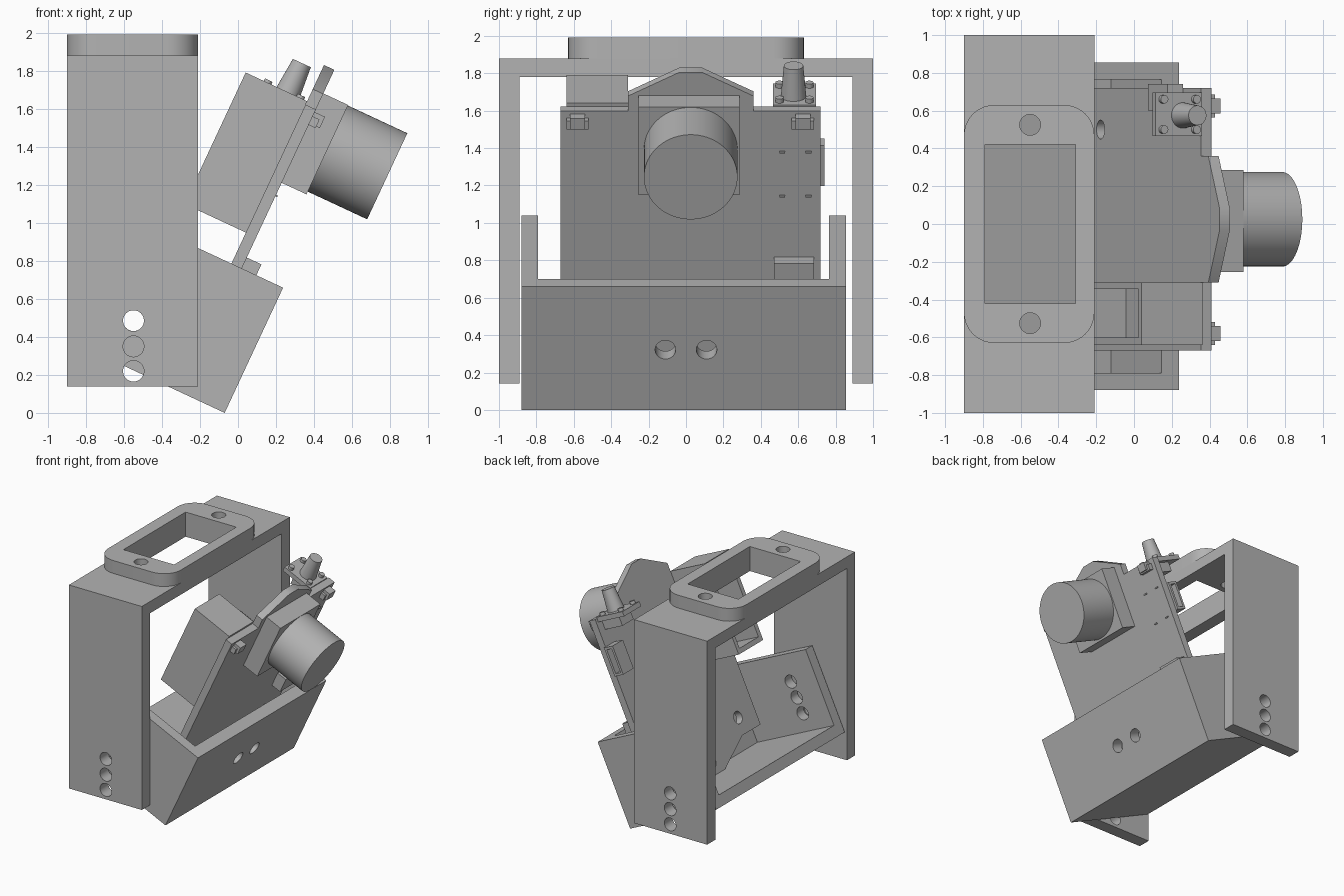
import bpy, bmesh, math
from mathutils import Matrix, Vector

old = bpy.data.objects.get("Cube")
if old:
    bpy.data.objects.remove(old, do_unlink=True)

grey = bpy.data.materials.new("plain_grey")
grey.use_nodes = True
colour = (0.45, 0.45, 0.45, 1)
grey.diffuse_color = colour
grey.node_tree.nodes["Principled BSDF"].inputs["Base Color"].default_value = colour

# Tilted frame shared by the cradle and the camera: x forward, z up along the board
TILT = Matrix.Translation((-0.07, 0, 0)) @ Matrix.Rotation(math.radians(25), 4, 'Y')
FLAT = Matrix.Identity(4)


def finish(name, bm, frame):
    bmesh.ops.recalc_face_normals(bm, faces=bm.faces)
    mesh = bpy.data.meshes.new(name)
    bm.to_mesh(mesh)
    bm.free()
    mesh.transform(frame)
    mesh.materials.append(grey)
    obj = bpy.data.objects.new(name, mesh)
    bpy.context.collection.objects.link(obj)
    return obj


def box(name, x, y, z, frame=FLAT):
    bm = bmesh.new()
    bmesh.ops.create_cube(bm, size=1)
    for v in bm.verts:
        v.co = Vector([(r[0] + r[1]) / 2 + c * (r[1] - r[0]) for r, c in zip((x, y, z), v.co)])
    return finish(name, bm, frame)


def rod(name, centre, axis, radius, length, frame=FLAT, top=None, sides=48):
    bm = bmesh.new()
    turn = Vector((0, 0, 1)).rotation_difference(Vector(axis)).to_matrix().to_4x4()
    bmesh.ops.create_cone(bm, cap_ends=True, segments=sides, radius1=radius,
                          radius2=radius if top is None else top, depth=length,
                          matrix=Matrix.Translation(centre) @ turn)
    return finish(name, bm, frame)


def prism(name, points, depth, frame=FLAT):
    bm = bmesh.new()
    face = bm.faces.new([bm.verts.new(p) for p in points])
    made = bmesh.ops.extrude_face_region(bm, geom=[face])["geom"]
    bmesh.ops.translate(bm, vec=depth, verts=[g for g in made if isinstance(g, bmesh.types.BMVert)])
    return finish(name, bm, frame)


def cut(obj, *cutters):
    bpy.context.view_layer.objects.active = obj
    for cutter in cutters:
        mod = obj.modifiers.new("cut", 'BOOLEAN')
        mod.operation = 'DIFFERENCE'
        mod.solver = 'EXACT'
        mod.object = cutter
        bpy.ops.object.modifier_apply(modifier=mod.name)
        bpy.data.objects.remove(cutter, do_unlink=True)


def smooth(obj):
    bpy.ops.object.select_all(action='DESELECT')
    obj.select_set(True)
    bpy.context.view_layer.objects.active = obj
    bpy.ops.object.shade_smooth_by_angle(angle=math.radians(30))


def opening():
    return box("cutter", (-0.79, -0.31), (-0.42, 0.42), (1.5, 2.2))


def screw_holes():
    return [rod("cutter", (-0.55, s * 0.525, 1.9), (0, 0, 1), 0.055, 0.6) for s in (-1, 1)]


# Outer hanging bracket
hanger = box("hanging_bracket", (-0.9, -0.21), (-1, 1), (0.14, 1.88))
cut(hanger, box("cutter", (-1, 0), (-0.89, 0.89), (0, 1.78)), opening(), *screw_holes(),
    *[rod("cutter", (-0.55, 0, z), (0, 1, 0), 0.055, 3) for z in (0.22, 0.35, 0.485)])
smooth(hanger)

# Rounded mounting plate on top
corners = []
for cx, cy, start in ((-0.37, 0.47, 0), (-0.74, 0.47, 90), (-0.74, -0.47, 180), (-0.37, -0.47, 270)):
    for i in range(11):
        a = math.radians(start + i * 9)
        corners.append((cx + 0.16 * math.cos(a), cy + 0.16 * math.sin(a), 1.88))
plate = prism("mounting_plate", corners, (0, 0, 0.11))
cut(plate, opening(), *screw_holes())
smooth(plate)

# Tilted cradle: front wall, floor and two ears
cradle = box("tilting_cradle", (-0.9, 0), (-0.88, 0.855), (0, 0.727), TILT)
cut(cradle, box("cutter", (-1, -0.1), (-0.79, 0.765), (0.09, 1), TILT),
    *[rod("cutter", (0, y, 0.355), (1, 0, 0), 0.055, 0.5, TILT) for y in (-0.11, 0.11)],
    *[rod("cutter", (-0.64, 0, z), (0, 1, 0), 0.055, 3, TILT) for z in (0.237, 0.37, 0.503)])
smooth(cradle)

# Circuit board with peaked top and tapered foot
half = [(0.06, 1.88), (0.335, 1.74), (0.335, 1.65), (0.695, 1.65), (0.695, 0.25), (0.45, 0.25), (0.12, 0.09)]
outline = half + [(-y, z) for y, z in reversed(half)]
board = prism("circuit_board", [(-0.3, y + 0.025, z) for y, z in outline], (0.06, 0, 0), TILT)
cut(board, *[rod("cutter", (-0.27, y, z), (1, 0, 0), 0.05, 0.12, TILT)
             for y, z in ((-0.45, 0.39), (0.5, 0.39), (0.025, 0.19))])
smooth(board)

# Lens and its mount
box("lens_mount", (-0.24, -0.096), (-0.255, 0.285), (1.224, 1.743), TILT)
smooth(rod("lens_barrel", (0.0765, 0.025, 1.49), (1, 0, 0), 0.25, 0.345, TILT, sides=72))

# Hollow housing behind the board
housing = box("rear_housing", (-0.657, -0.3), (-0.64, -0.31), (0.907, 1.67), TILT)
cut(housing, box("cutter", (-0.8, -0.41), (-0.6, -0.345), (0.947, 1.63), TILT))

# Antenna socket with flange and four screws
box("socket_flange", (-0.57, -0.3), (0.465, 0.695), (1.62, 1.66), TILT)
box("socket_body", (-0.48, -0.3), (0.5, 0.65), (1.54, 1.62), TILT)
smooth(rod("antenna_socket", (-0.41, 0.575, 1.75), (0, 0, 1), 0.068, 0.18, TILT, top=0.052))
for y in (0.5, 0.66):
    for x in (-0.53, -0.34):
        smooth(rod("flange_screw", (x, y, 1.67), (0, 0, 1), 0.022, 0.03, TILT, sides=24))

# Side port, an open frame at the board edge
port = box("side_port", (-0.39, -0.3), (0.6, 0.74), (1.18, 1.42), TILT)
cut(port, box("cutter", (-0.37, -0.32), (0.65, 0.8), (1.2, 1.4), TILT))

# Small front components
for y in (-0.58, 0.625):
    box("front_clip", (-0.24, -0.2), (y - 0.06, y + 0.06), (1.56, 1.61), TILT)
    box("front_clip_head", (-0.24, -0.18), (y - 0.04, y + 0.04), (1.57, 1.635), TILT)
box("lower_connector", (-0.24, -0.155), (0.47, 0.685), (0.66, 0.79), TILT)
for y in (0.515, 0.655):
    for z in (1.15, 1.41):
        box("solder_pin", (-0.24, -0.23), (y - 0.015, y + 0.015), (z - 0.005, z + 0.005), TILT)
